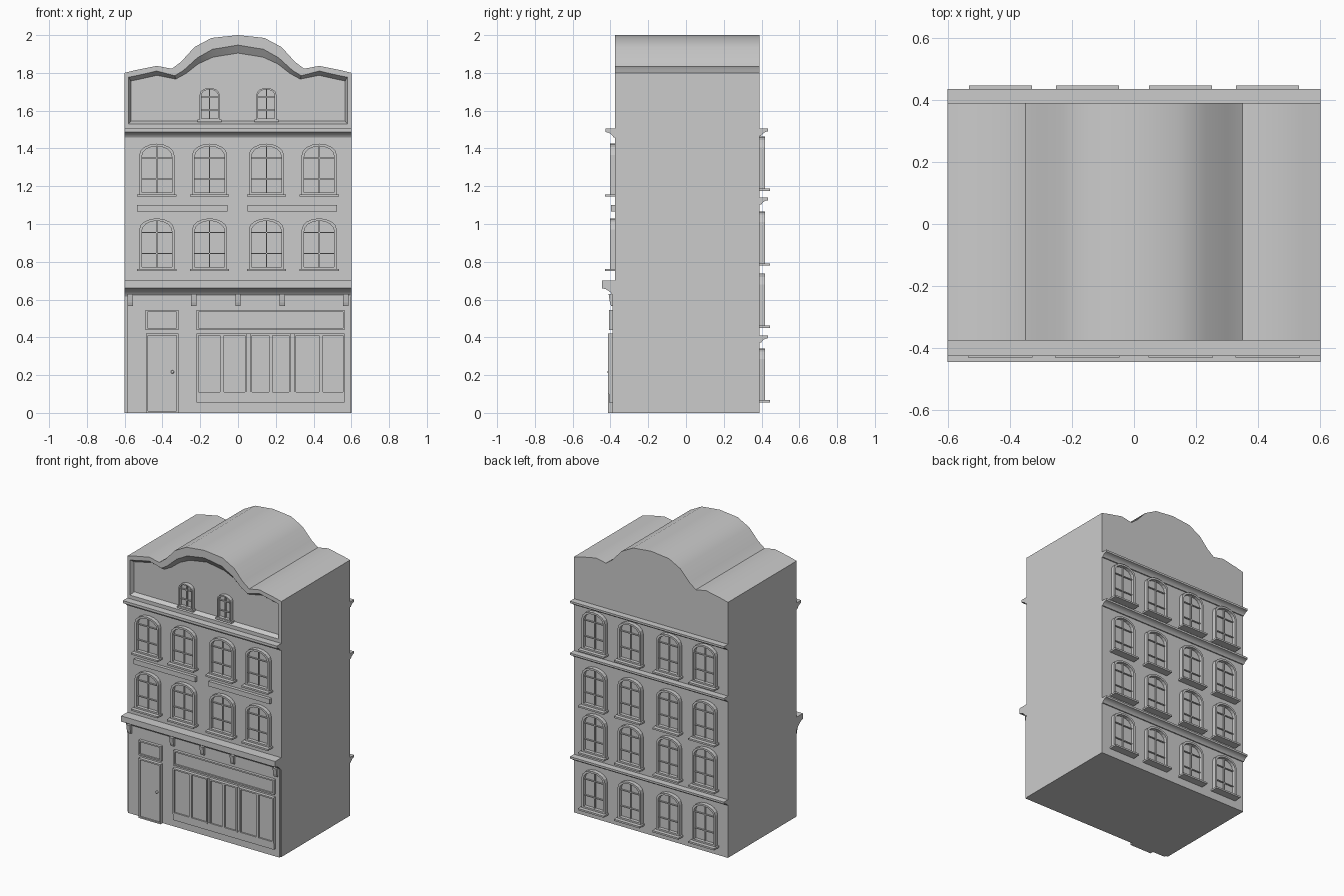
import bpy, bmesh, math

if "Cube" in bpy.data.objects:
    bpy.data.objects.remove(bpy.data.objects["Cube"])

FRONT, BACK = -0.375, 0.39


def loft(name, loops, closed=True):
    """Bridge equal-length 3D loops and cap both ends."""
    bm = bmesh.new()
    rows = [[bm.verts.new(p) for p in loop] for loop in loops]
    n = len(rows[0])
    for a, b in zip(rows, rows[1:]):
        for i in range(n):
            bm.faces.new((a[i], a[(i + 1) % n], b[(i + 1) % n], b[i]))
    if closed:
        bm.faces.new(rows[0])
        bm.faces.new(rows[-1])
    else:
        for i in range(n):
            a, b = rows[-1], rows[0]
            bm.faces.new((a[i], a[(i + 1) % n], b[(i + 1) % n], b[i]))
    bmesh.ops.recalc_face_normals(bm, faces=bm.faces)
    me = bpy.data.meshes.new(name)
    bm.to_mesh(me)
    bm.free()
    ob = bpy.data.objects.new(name, me)
    bpy.context.collection.objects.link(ob)
    return ob


def at_y(pts, y):
    return [(x, y, z) for x, z in pts]


def prism(name, pts, y0, y1):
    return loft(name, [at_y(pts, y0), at_y(pts, y1)])


def ring(name, outer, inner, y0, y1):
    return loft(name, [at_y(outer, y0), at_y(outer, y1),
                       at_y(inner, y1), at_y(inner, y0)], closed=False)


def rect(x0, x1, z0, z1):
    return [(x0, z0), (x1, z0), (x1, z1), (x0, z1)]


def box(name, x0, x1, z0, z1, y0, y1):
    return prism(name, rect(x0, x1, z0, z1), y0, y1)


def framed(name, x0, x1, z0, z1, y0, y1, t=0.01, depth=0.01):
    """Rectangular frame around a recessed panel."""
    ring(name + "_frame", rect(x0, x1, z0, z1),
         rect(x0 + t, x1 - t, z0 + t, z1 - t), y0, y1)
    box(name + "_panel", x0 + t, x1 - t, z0 + t, z1 - t, y0, y1 + depth)


def arch(cx, z0, w, h, rise, n=8):
    pts = [(cx - w / 2, z0), (cx + w / 2, z0)]
    for i in range(n + 1):
        a = math.pi * i / n
        pts.append((cx + w / 2 * math.cos(a), z0 + h - rise + rise * math.sin(a)))
    return pts


def window(name, cx, z0, w, h, wall, s, sill=0.055, t=0.013):
    """Arched window: frame, glass, glazing bars and sill. s = outward y direction."""
    rise = w * 0.32
    ring(name + "_frame", arch(cx, z0, w, h, rise),
         arch(cx, z0 + t, w - 2 * t, h - 2 * t, rise - t / 3), wall - s * 0.005, wall + s * 0.028)
    prism(name + "_glass", arch(cx, z0 + t / 2, w - t, h - t, rise), wall - s * 0.005, wall + s * 0.004)
    y0, y1, b = wall, wall + s * 0.013, 0.003
    box(name + "_mullion", cx - b, cx + b, z0 + t, z0 + h - t, y0, y1)
    for k in (0.31, 0.72):
        box(name + "_bar", cx - w / 2 + t, cx + w / 2 - t,
            z0 + k * h - b, z0 + k * h + b, y0, y1)
    if sill:
        box(name + "_sill", cx - w / 2 - 0.011, cx + w / 2 + 0.011,
            z0 - 0.01, z0 + 0.002, wall - s * 0.005, wall + s * sill)


def cornice(name, wall, s, out, top, lip, drop):
    """Ledge with a flat lip and a hollow curve back to the wall."""
    yz = [(wall - s * 0.005, top), (wall + s * out, top), (wall + s * out, top - lip)]
    for i in range(1, 6):
        a = math.pi / 2 * i / 5
        k = 0.5 * i / 5
        yz.append((wall + s * (0.008 + (out - 0.014) * (0.5 * (1 - math.sin(a)) + 0.5 - k)),
                   top - lip - drop * (0.5 * (1 - math.cos(a)) + k)))
    yz.append((wall - s * 0.005, top - lip - drop))
    return loft(name, [[(x, y, z) for y, z in yz] for x in (-0.6, 0.6)])


# Body with scalloped gable and recessed attic wall
def gable(half, bottom):
    w = half[0][0]
    return [(-w, bottom), (w, bottom)] + half + [(-x, z) for x, z in half[-2::-1]]


outer = gable([(.6, 1.80), (.54, 1.815), (.43, 1.837), (.35, 1.822), (.3, 1.86),
               (.23, 1.937), (.14, 1.985), (0, 2.0)], 0)
frame = gable([(.58, 1.777), (.52, 1.789), (.43, 1.81), (.335, 1.785), (.29, 1.812),
               (.215, 1.88), (.135, 1.925), (0, 1.947)], 1.53)
inner = gable([(.567, 1.757), (.51, 1.769), (.43, 1.787), (.33, 1.767), (.275, 1.797),
               (.21, 1.848), (.133, 1.883), (0, 1.905)], 1.545)
ATTIC = FRONT + 0.03
smooth = [loft("building_body", [at_y(outer, BACK), at_y(outer, FRONT),
                                 at_y(frame, FRONT), at_y(inner, ATTIC)])]

# Cornices
smooth.append(cornice("shopfront_cornice", FRONT, -1, 0.069, 0.70, 0.04, 0.045))
smooth.append(cornice("attic_cornice", FRONT, -1, 0.05, 1.505, 0.018, 0.03))
for z in (1.505, 1.14, 0.41):
    smooth.append(cornice("back_cornice", BACK, 1, 0.045, z, 0.014, 0.024))

# Windows
for cx in (-0.43, -0.15, 0.15, 0.43):
    for z in (0.76, 1.155):
        window("front_window", cx, z, 0.185, 0.27, FRONT, -1)
    for z in (0.065, 0.46, 0.79, 1.185):
        window("back_window", cx, z, 0.18, 0.277, BACK, 1)
for cx in (-0.15, 0.15):
    window("attic_window", cx, 1.55, 0.105, 0.17, ATTIC, -1, sill=0.03, t=0.008)

# Plain panels between floors
box("left_wall_panel", -0.535, -0.055, 1.065, 1.10, FRONT + 0.005, -0.398)
box("right_wall_panel", 0.05, 0.525, 1.065, 1.10, FRONT + 0.005, -0.398)

# Shopfront wall and brackets
SHOP = -0.388
box("shopfront_wall", -0.585, 0.595, 0, 0.63, FRONT + 0.005, SHOP)
for x in (-0.57, -0.235, 0, 0.235, 0.57):
    yz = [(SHOP + 0.005, 0.63), (-0.41, 0.63), (-0.403, 0.585), (-0.397, 0.567), (SHOP + 0.005, 0.567)]
    loft("cornice_bracket", [[(x + d, y, z) for y, z in yz] for d in (-0.014, 0.014)])

# Door, transom and sign board
Y0, Y1 = SHOP + 0.005, -0.412
framed("door", -0.487, -0.315, 0, 0.42, Y0, Y1)
framed("transom", -0.49, -0.315, 0.44, 0.545, Y0, -0.408)
framed("sign_board", -0.22, 0.565, 0.44, 0.545, Y0, -0.408)
bpy.ops.mesh.primitive_uv_sphere_add(segments=12, ring_count=8, radius=0.009,
                                     location=(-0.347, -0.407, 0.217))
bpy.context.object.name = "door_knob"

# Display windows: low plinth and three double panes
box("display_plinth", -0.22, 0.565, 0.055, 0.11, Y0, -0.408)
for x0, xm, x1 in ((-0.22, -0.085, 0.048), (0.065, 0.173, 0.28), (0.298, 0.44, 0.565)):
    framed("display_pane", x0, xm, 0.10, 0.42, Y0, Y1)
    framed("display_pane", xm, x1, 0.10, 0.42, Y0, Y1)
for x0, x1 in ((0.048, 0.065), (0.28, 0.298)):
    box("display_post", x0, x1, 0.10, 0.42, Y0, -0.404)

# Smooth shading on the curved parts
bpy.ops.object.select_all(action='DESELECT')
for ob in smooth:
    ob.select_set(True)
bpy.context.view_layer.objects.active = smooth[0]
bpy.ops.object.shade_smooth_by_angle(angle=math.radians(35))
